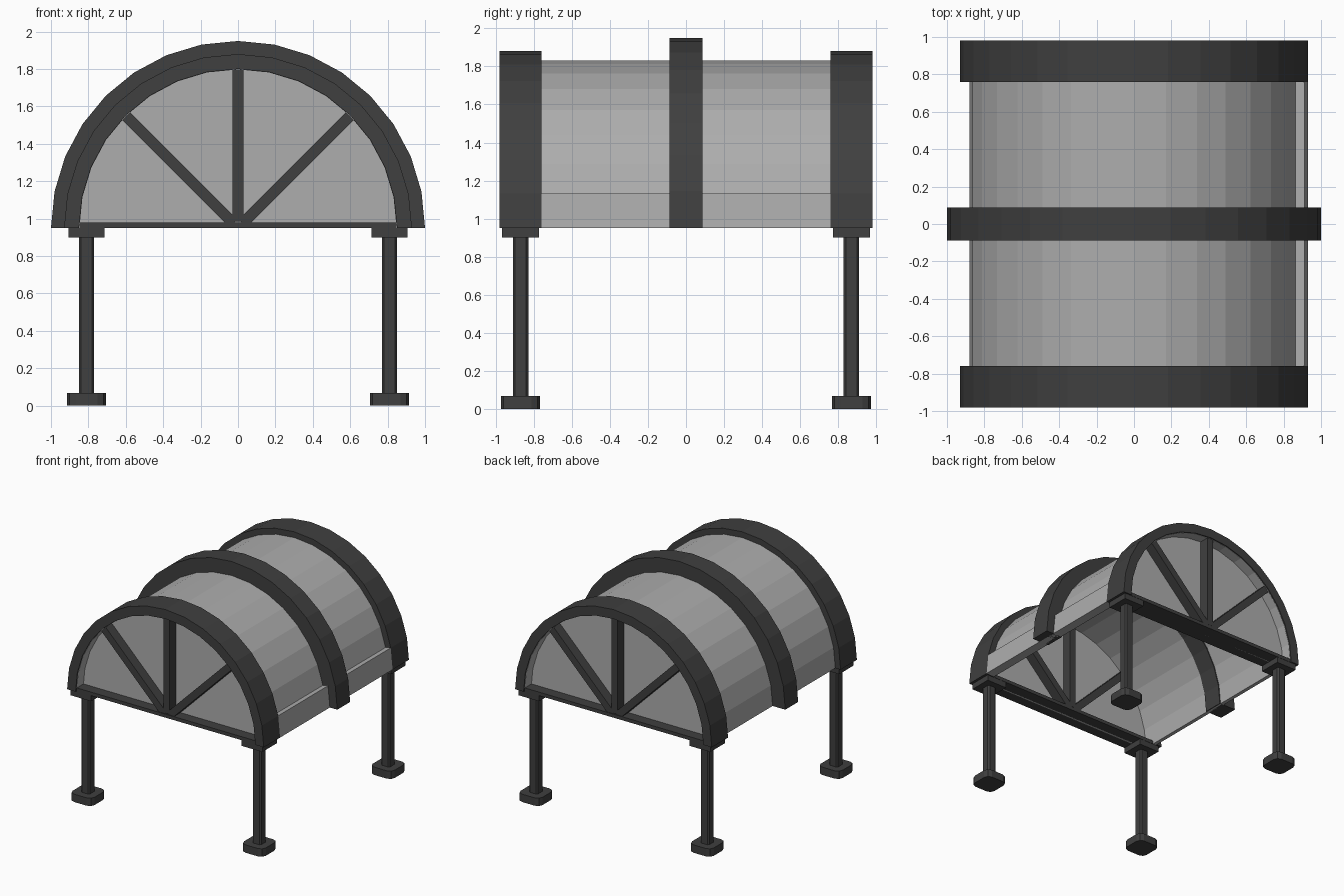
import bpy, bmesh, math

if "Cube" in bpy.data.objects:
    bpy.data.objects.remove(bpy.data.objects["Cube"])

Z0 = 0.95      # spring line of the vault
N = 16         # arch segments


def material(name, v):
    m = bpy.data.materials.new(name)
    m.diffuse_color = (v, v, v, 1)
    m.use_nodes = True
    m.node_tree.nodes["Principled BSDF"].inputs["Base Color"].default_value = m.diffuse_color
    return m


DARK = material("dark_frame", 0.05)
LIGHT = material("light_sheet", 0.42)


def extrude_xz(name, quads, y0, y1, mat):
    """Extrude touching front polygons (lists of x, z) from y0 to y1."""
    bm = bmesh.new()
    cache = {}

    def vert(p):
        key = (round(p[0], 5), round(p[1], 5))
        if key not in cache:
            cache[key] = bm.verts.new((p[0], y0, p[1]))
        return cache[key]

    faces = [bm.faces.new([vert(p) for p in q]) for q in quads]
    ext = bmesh.ops.extrude_face_region(bm, geom=faces, use_keep_orig=True)
    for v in ext["geom"]:
        if isinstance(v, bmesh.types.BMVert):
            v.co.y = y1
    bmesh.ops.recalc_face_normals(bm, faces=bm.faces)
    me = bpy.data.meshes.new(name)
    bm.to_mesh(me)
    bm.free()
    me.materials.append(mat)
    ob = bpy.data.objects.new(name, me)
    bpy.context.collection.objects.link(ob)
    return ob


def arc(r, i):
    a = math.pi * i / N
    return (r * math.cos(a), Z0 + r * math.sin(a))


def arch(name, r_in, r_out, y0, y1, mat, count=N):
    quads = [[arc(r_in, i), arc(r_out, i), arc(r_out, i + 1), arc(r_in, i + 1)]
             for i in range(count)]
    return extrude_xz(name, quads, y0, y1, mat)


def block(name, x, y, z0, z1, w, bevel, segments):
    """Square upright block with rounded vertical edges."""
    bm = bmesh.new()
    bmesh.ops.create_cube(bm, size=1)
    for v in bm.verts:
        v.co = (x + v.co.x * w, y + v.co.y * w, z1 if v.co.z > 0 else z0)
    if bevel:
        edges = [e for e in bm.edges
                 if abs(e.verts[0].co.z - e.verts[1].co.z) > 0.01]
        bmesh.ops.bevel(bm, geom=edges, offset=bevel, segments=segments,
                        profile=0.5, affect='EDGES')
    me = bpy.data.meshes.new(name)
    bm.to_mesh(me)
    bm.free()
    me.materials.append(DARK)
    bpy.context.collection.objects.link(bpy.data.objects.new(name, me))


# Vault sheet, middle rib and the raised strip low on the right side
arch("vault_shell", 0.848, 0.88, -0.97, 0.97, LIGHT)
arch("middle_rib", 0.84, 1.0, -0.087, 0.087, DARK)
arch("side_strip", 0.86, 0.93, -0.76, 0.76, LIGHT, count=1)

for s, end in ((-1, "front"), (1, "back")):
    # End rib, gable sheet and sill
    arch(end + "_rib", 0.85, 0.93, s * 0.98, s * 0.76, DARK)
    extrude_xz(end + "_gable", [[arc(0.855, i) for i in range(N + 1)]],
               s * 0.88, s * 0.86, LIGHT)
    extrude_xz(end + "_sill", [[(-0.86, Z0), (0.86, Z0), (0.86, 0.98), (-0.86, 0.98)]],
               s * 0.97, s * 0.77, DARK)
    # Three spokes fanning out from the middle of the sill
    for deg in (45, 90, 135):
        c, d = math.cos(math.radians(deg)), math.sin(math.radians(deg))
        h = 0.03
        pts = [(c * r - d * k, Z0 + d * r + c * k)
               for r, k in ((0.035, -h), (0.86, -h), (0.86, h), (0.035, h))]
        extrude_xz(f"{end}_spoke_{deg}", [pts], s * 0.965, s * 0.775, DARK)
    # Legs with caps and feet
    for sx, side in ((-1, "left"), (1, "right")):
        x, y, tag = sx * 0.81, s * 0.87, f"{end}_{side}"
        block(tag + "_leg", x, y, 0.06, 0.91, 0.082, 0.012, 1)
        block(tag + "_cap", x, y, 0.90, 0.952, 0.195, 0, 1)
        block(tag + "_foot", x, y, 0, 0.067, 0.207, 0.045, 2)
